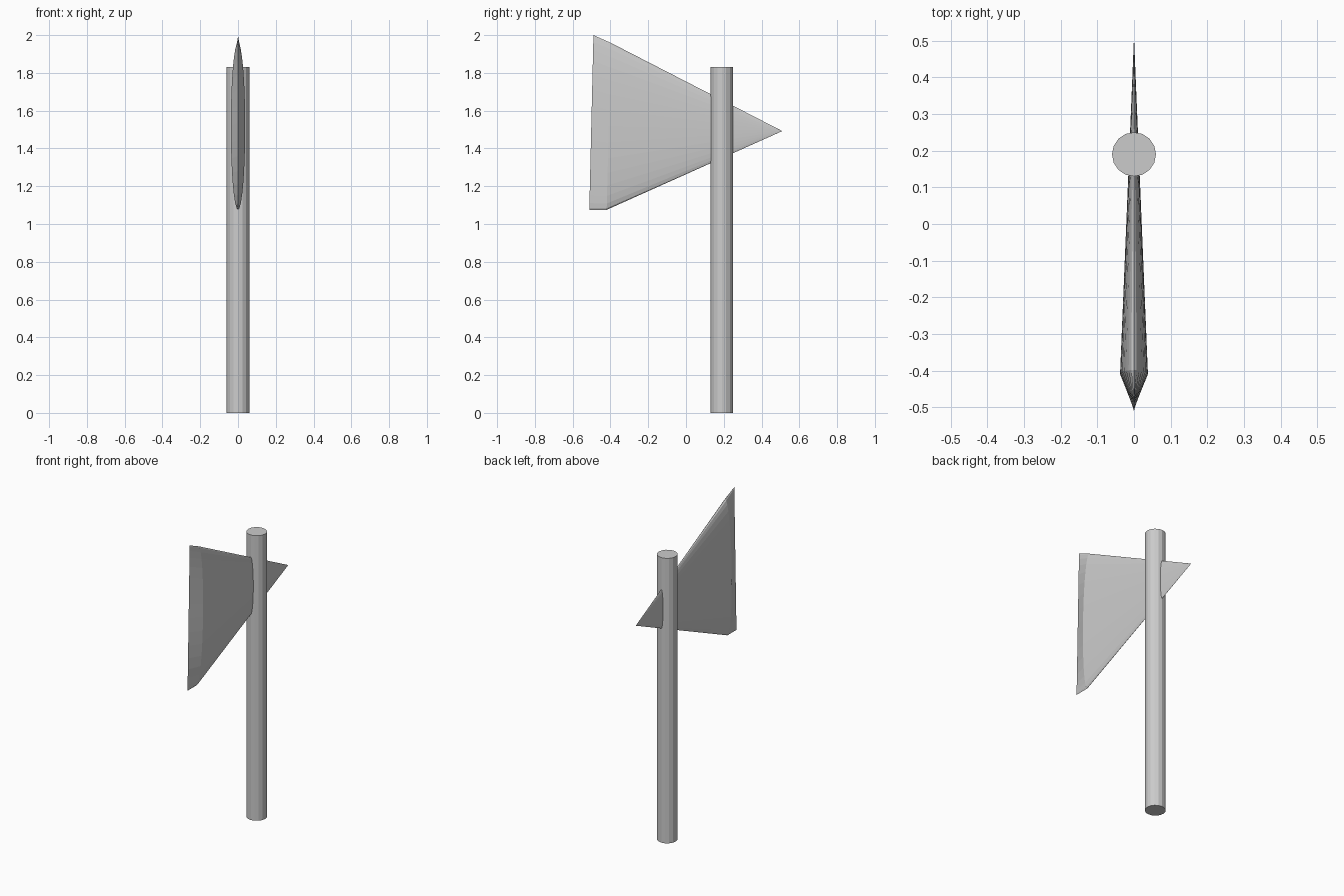
import bpy, bmesh, math

if "Cube" in bpy.data.objects:
    bpy.data.objects.remove(bpy.data.objects["Cube"])

grey = bpy.data.materials.new("plain grey")
grey.diffuse_color = (0.6, 0.6, 0.6, 1)
grey.use_nodes = True
grey.node_tree.nodes["Principled BSDF"].inputs["Base Color"].default_value = grey.diffuse_color


def add_object(name, bm):
    bmesh.ops.recalc_face_normals(bm, faces=bm.faces)
    mesh = bpy.data.meshes.new(name)
    bm.to_mesh(mesh)
    bm.free()
    mesh.materials.append(grey)
    obj = bpy.data.objects.new(name, mesh)
    bpy.context.collection.objects.link(obj)
    return obj


# Handle: straight round shaft
HEIGHT = 1.83
bm = bmesh.new()
bmesh.ops.create_cone(bm, cap_ends=True, segments=16, radius1=0.06, radius2=0.06, depth=HEIGHT)
bmesh.ops.translate(bm, verts=bm.verts, vec=(0, 0.19, HEIGHT / 2))
add_object("handle", bm)

# Axe head: flattened cone closing into a sharp cutting edge
SIDES = 32
bm = bmesh.new()
tip = bm.verts.new((0, 0.51, 1.492))
ring, edge = [], {}
for i in range(SIDES):
    a = 2 * math.pi * i / SIDES
    c = math.cos(a)
    ring.append(bm.verts.new((0.038 * math.sin(a), -0.409 + 0.011 * c, 1.517 + 0.442 * c)))
    # both sides share the cutting edge vertices
    k = min(i, SIDES - i)
    if k not in edge:
        edge[k] = bm.verts.new((0, -0.501 + 0.011 * c, 1.5375 + 0.4625 * c))
for i in range(SIDES):
    j = (i + 1) % SIDES
    bm.faces.new((ring[i], ring[j], tip))
    bm.faces.new((ring[j], ring[i], edge[min(i, SIDES - i)], edge[min(j, SIDES - j)]))
add_object("axe_head", bm)
